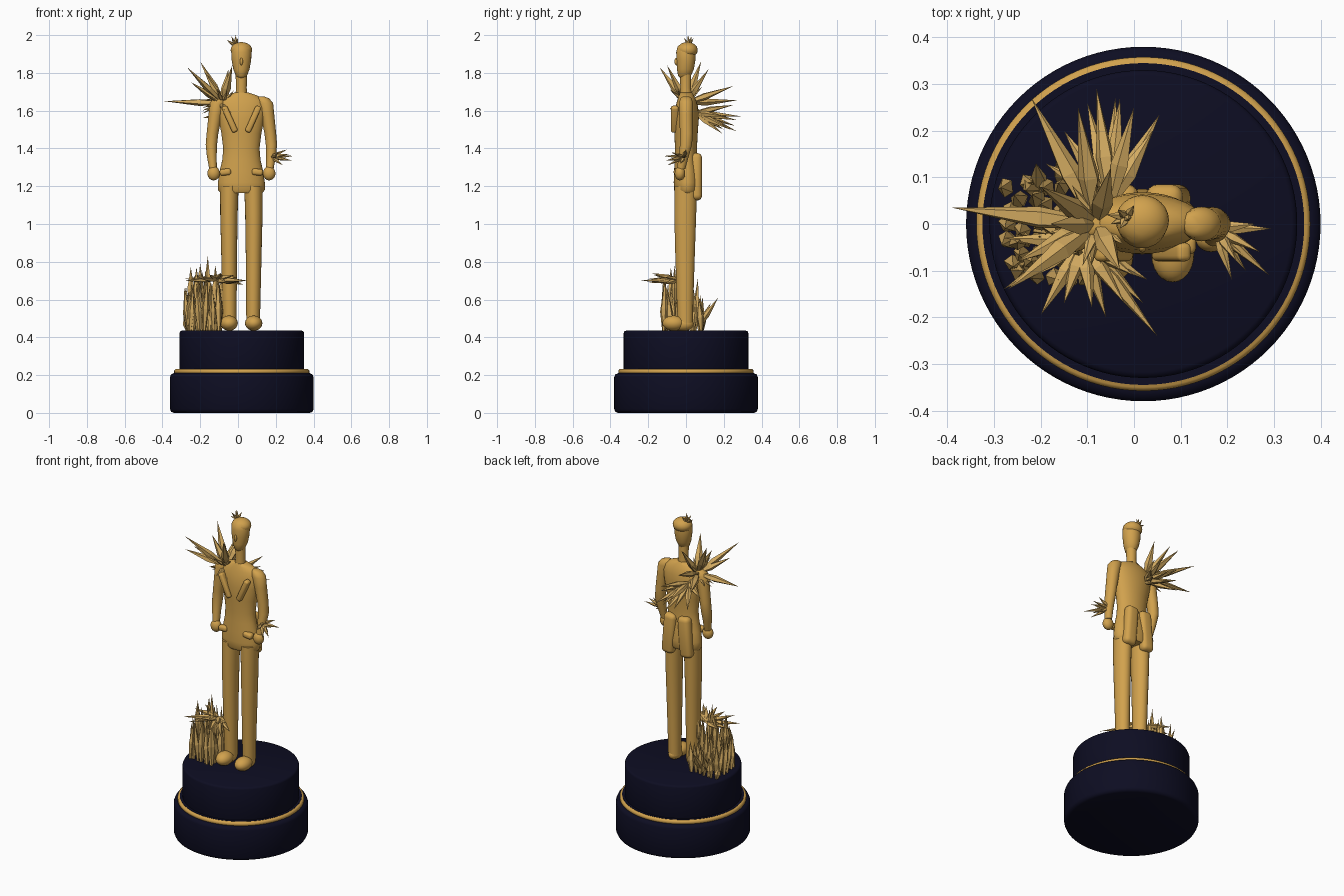
import bpy, bmesh, math, random
from mathutils import Vector, Matrix

random.seed(4)
CX = 0.018  # figure's centre line


def material(name, rgb):
    m = bpy.data.materials.new(name)
    m.diffuse_color = (*rgb, 1)
    return m


GOLD = material("gold", (0.64, 0.36, 0.075))
PALE = material("pale gold", (0.66, 0.41, 0.12))
NAVY = material("navy", (0.004, 0.004, 0.016))


def finish(name, bm, mat, angle=40):
    bmesh.ops.recalc_face_normals(bm, faces=bm.faces)
    me = bpy.data.meshes.new(name)
    bm.to_mesh(me)
    bm.free()
    me.materials.append(mat)
    if angle:
        for p in me.polygons:
            p.use_smooth = True
        me.set_sharp_from_angle(angle=math.radians(angle))
    ob = bpy.data.objects.new(name, me)
    bpy.context.collection.objects.link(ob)
    return ob


def loft(name, sections, mat=GOLD, n=24, angle=50):
    """Stack of horizontal ellipses: (z, x, y, rx, ry)."""
    bm = bmesh.new()
    rings = []
    for z, x, y, rx, ry in sections:
        rings.append([bm.verts.new((x + rx * math.cos(2 * math.pi * i / n),
                                    y + ry * math.sin(2 * math.pi * i / n), z)) for i in range(n)])
    for a, b in zip(rings, rings[1:]):
        for i in range(n):
            bm.faces.new((a[i], a[(i + 1) % n], b[(i + 1) % n], b[i]))
    bm.faces.new(rings[0])
    bm.faces.new(rings[-1])
    return finish(name, bm, mat, angle)


def ball(name, loc, size, tilt=(0, 0, 0)):
    bm = bmesh.new()
    bmesh.ops.create_uvsphere(bm, u_segments=24, v_segments=14, radius=1)
    rot = Matrix.Rotation(tilt[0], 4, 'X') @ Matrix.Rotation(tilt[1], 4, 'Y')
    bm.transform(Matrix.Translation(loc) @ rot @ Matrix.Diagonal((*size, 1)))
    return finish(name, bm, GOLD, 60)


def pad(name, loc, size, tilt=(0, 0, 0), bevel=0.02):
    """Rounded box."""
    bm = bmesh.new()
    bmesh.ops.create_cube(bm, size=1)
    rot = Matrix.Rotation(tilt[0], 4, 'X') @ Matrix.Rotation(tilt[1], 4, 'Y')
    bm.transform(Matrix.Translation(loc) @ rot @ Matrix.Diagonal((*size, 1)))
    bmesh.ops.bevel(bm, geom=bm.edges[:], offset=bevel, segments=4, profile=0.5, affect='EDGES')
    return finish(name, bm, GOLD, 60)


def crystals(name, spikes):
    """Faceted double-ended shards: (base, tip, radius)."""
    bm = bmesh.new()
    for base, tip, r in spikes:
        a, b = Vector(base), Vector(tip)
        q = (b - a).to_track_quat('Z', 'Y')
        spin = random.random() * 6.28
        rings = []
        for t, k in ((0, 0.45), (0.4, 1.0)):
            rings.append([bm.verts.new(a.lerp(b, t) + q @ Vector((
                k * r * math.cos(spin + i * math.tau / 5),
                k * r * 0.8 * math.sin(spin + i * math.tau / 5), 0))) for i in range(5)])
        end = bm.verts.new(b)
        bm.faces.new(rings[0])
        for i in range(5):
            j = (i + 1) % 5
            bm.faces.new((rings[0][i], rings[0][j], rings[1][j], rings[1][i]))
            bm.faces.new((rings[1][i], rings[1][j], end))
    return finish(name, bm, PALE, 0)


def drum(name, r, z0, z1, b):
    s = [(z0, r - b), (z0 + 0.3 * b, r - 0.3 * b), (z0 + b, r),
         (z1 - b, r), (z1 - 0.3 * b, r - 0.3 * b), (z1, r - b)]
    loft(name, [(z, 0.02, 0, q, q) for z, q in s], NAVY, 96)


# Pedestal
drum("pedestal_lower", 0.38, 0, 0.21, 0.02)
drum("pedestal_upper", 0.33, 0.2, 0.435, 0.012)
loft("pedestal_ring", [(0.205, 0.02, 0, 0.35, 0.35), (0.212, 0.02, 0, 0.358, 0.358),
                       (0.225, 0.02, 0, 0.358, 0.358), (0.232, 0.02, 0, 0.35, 0.35)], GOLD, 96)
loft("pedestal_collar", [(0.2, 0.02, 0, 0.345, 0.345), (0.2335, 0.02, 0, 0.345, 0.345)], NAVY, 96)

# Jacket torso
loft("torso", [(1.165, CX, 0.005, 0.112, 0.06), (1.18, CX, 0.005, 0.124, 0.068),
               (1.22, CX, 0.005, 0.124, 0.07), (1.28, CX, 0.003, 0.115, 0.066),
               (1.34, CX, 0, 0.101, 0.06), (1.40, CX, 0, 0.096, 0.058),
               (1.48, CX, 0, 0.106, 0.062), (1.56, CX, 0.002, 0.122, 0.066),
               (1.62, CX, 0.004, 0.13, 0.06), (1.655, CX, 0.004, 0.118, 0.05),
               (1.68, CX, 0.002, 0.085, 0.04), (1.695, CX, 0, 0.04, 0.032)], n=32)

# Neck and head
loft("neck", [(1.66, CX, 0, 0.034, 0.034), (1.72, CX, -0.002, 0.028, 0.028),
              (1.82, CX, -0.002, 0.032, 0.03)])
loft("head", [(1.77, CX, -0.01, 0.014, 0.018), (1.785, CX, -0.008, 0.03, 0.034),
              (1.82, CX, -0.003, 0.043, 0.045), (1.87, CX, 0, 0.052, 0.05),
              (1.91, CX, 0, 0.053, 0.052), (1.94, CX, 0.002, 0.045, 0.046),
              (1.957, CX, 0.004, 0.024, 0.026), (1.962, CX, 0.004, 0.006, 0.006)])
ball("hair", (CX, 0.008, 1.921), (0.057, 0.054, 0.042))
ball("nose", (CX, -0.05, 1.86), (0.008, 0.011, 0.02))

for s, side in ((-1, "left"), (1, "right")):
    X = lambda d: CX + s * d
    # Arms and hands
    loft("arm_" + side, [(1.675, X(0.105), 0, 0.016, 0.016), (1.665, X(0.115), 0, 0.032, 0.03),
                         (1.64, X(0.126), 0, 0.042, 0.037), (1.58, X(0.138), 0, 0.036, 0.036),
                         (1.48, X(0.153), 0.002, 0.031, 0.034), (1.42, X(0.159), 0, 0.03, 0.032),
                         (1.36, X(0.157), -0.012, 0.026, 0.027), (1.29, X(0.15), -0.026, 0.02, 0.022)])
    ball("hand_" + side, (X(0.147), -0.032, 1.268), (0.033, 0.028, 0.037))
    # Trouser legs
    loft("leg_" + side, [(0.475, X(0.062), -0.004, 0.036, 0.04), (0.6, X(0.063), -0.005, 0.038, 0.044),
                         (0.85, X(0.065), -0.005, 0.042, 0.052), (1.05, X(0.066), -0.004, 0.046, 0.058),
                         (1.2, X(0.064), -0.002, 0.049, 0.06)])
    # Shoes
    ball("shoe_" + side, (X(0.065), -0.065, 0.475), (0.046, 0.06, 0.04))
    ball("heel_" + side, (X(0.063), -0.015, 0.47), (0.036, 0.055, 0.036))
    # Lapels, hip pockets and coat tails
    pad("lapel_" + side, (X(0.062), -0.06, 1.555), (0.032, 0.04, 0.15), (0, s * 0.42, 0), 0.012)
    pad("pocket_" + side, (X(0.085), -0.045, 1.275), (0.06, 0.04, 0.035), (0, s * 0.1, 0), 0.014)
    pad("coat_tail_" + side, (X(0.055), 0.055, 1.25), (0.08, 0.06, 0.25), (0, -s * 0.08, 0), 0.026)

# Shoulder burst: large shards then smaller random ones
root = (-0.08, 0.0, 1.64)
tips = [(-0.39, 0.035, 1.65), (-0.27, -0.14, 1.83), (-0.2, 0.08, 1.86), (-0.03, -0.1, 1.84),
        (-0.22, 0.27, 1.655), (-0.12, 0.25, 1.73), (-0.05, 0.12, 1.82), (-0.18, 0.0, 1.81),
        (-0.25, -0.08, 1.75)]
shards = [(root, t, 0.024) for t in tips]
for t in [(0.055, 0.235, 1.5), (0.03, 0.19, 1.48), (-0.03, 0.27, 1.55), (-0.08, 0.29, 1.57),
          (-0.1, 0.26, 1.52), (0.0, 0.25, 1.63), (-0.15, 0.2, 1.5), (0.04, 0.2, 1.57),
          (-0.04, 0.27, 1.49), (-0.19, 0.13, 1.56)]:
    shards.append(((-0.05, 0.045, 1.59), t, 0.02))
for i in range(16):
    a = random.uniform(0, math.tau)
    d = Vector((math.cos(a) * 0.09 - 0.02, math.sin(a) * 0.09, random.uniform(-0.07, 0.1)))
    shards.append((root, Vector(root) + d, 0.013))
crystals("shoulder_crystals", shards)

# Hand burst
crystals("hand_crystals", [((0.175, -0.01, 1.355), t, 0.012) for t in
         [(0.295, -0.01, 1.36), (0.29, -0.11, 1.335), (0.24, -0.1, 1.31), (0.26, 0.0, 1.395),
          (0.27, -0.06, 1.37), (0.22, -0.08, 1.38), (0.25, -0.08, 1.345), (0.21, -0.12, 1.36),
          (0.23, -0.03, 1.32)]])

# Small tuft on the head
crystals("hair_tuft", [((-0.015, 0.015, 1.945), (x, y, z), 0.009) for x, y, z in
         [(-0.06, 0.02, 1.975), (-0.035, 0.03, 1.995), (-0.012, 0.01, 2.0), (-0.05, 0.0, 1.96),
          (0.0, 0.04, 1.985), (-0.03, -0.01, 1.985)]])

# Crystal pillar beside the feet
pillar = []
for i in range(7):
    for j in range(6):
        x = -0.262 + 0.027 * i + random.uniform(-0.008, 0.008)
        y = -0.11 + 0.037 * j + random.uniform(-0.01, 0.01)
        top = random.uniform(0.62, 0.76) - 0.12 * (j > 4)
        pillar.append(((x, y, 0.435), (x + random.uniform(-0.02, 0.02), y + random.uniform(-0.02, 0.02), top), 0.022))
for t in [(-0.16, -0.03, 0.83), (-0.2, 0.0, 0.79), (-0.12, -0.06, 0.78), (-0.25, -0.04, 0.77),
          (-0.08, 0.0, 0.76), (-0.22, -0.08, 0.77)]:
    pillar.append(((t[0], t[1], 0.58), t, 0.02))
pillar += [((-0.15, 0.07, 0.46), (-0.16, 0.17, 0.61), 0.02), ((-0.2, 0.07, 0.46), (-0.21, 0.13, 0.58), 0.02)]
for t in [(0.05, -0.24, 0.7), (-0.2, -0.195, 0.71), (-0.28, -0.14, 0.7), (0.02, -0.17, 0.69),
          (-0.02, -0.17, 0.73), (-0.09, -0.18, 0.74), (-0.28, -0.03, 0.71), (0.0, -0.11, 0.72),
          (-0.15, -0.17, 0.73), (0.03, -0.12, 0.68), (-0.25, 0.03, 0.72), (-0.06, -0.2, 0.69)]:
    pillar.append(((-0.11, -0.04, 0.705), t, 0.018))
crystals("pillar_crystals", pillar)
